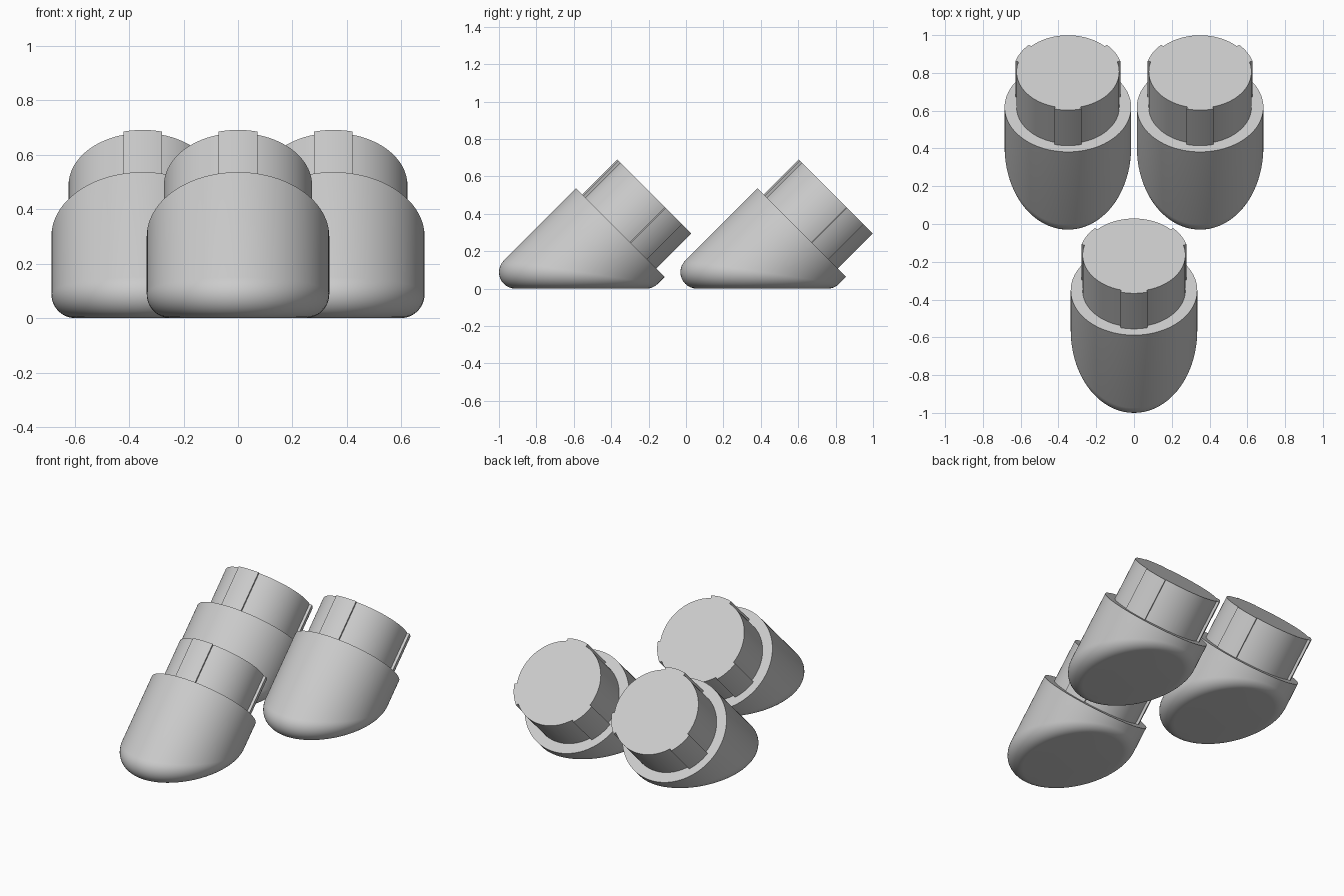
import bpy, bmesh, math
from mathutils import Vector

if "Cube" in bpy.data.objects:
    bpy.data.objects.remove(bpy.data.objects["Cube"])

C = math.sqrt(0.5)
AXIS = Vector((0, C, C))       # direction of the tilted cylinder
UP = Vector((0, -C, C))        # uphill radial direction
T = 0.460                      # offset of the axis from the origin
R, FILLET = 0.335, 0.088       # foot radius and rolled bottom edge
RIM, TOP = -0.037, 0.229       # axial heights of shoulder and plug top
PLUG_R, KEY_R, KEY_HALF = 0.272, 0.288, math.radians(14.3)
SEG, ARC = 96, 12

grey = bpy.data.materials.new("plain grey")
grey.diffuse_color = (0.6, 0.6, 0.6, 1)
grey.use_nodes = True
grey.node_tree.nodes["Principled BSDF"].inputs["Base Color"].default_value = grey.diffuse_color


def radial(a):
    return Vector((math.sin(a), 0, 0)) + UP * math.cos(a)


def point(r, a, s):
    return UP * T + radial(a) * r + AXIS * s


def loft(name, rings):
    """Skin closed rings together and cap both ends."""
    bm = bmesh.new()
    loops = [[bm.verts.new(p) for p in ring] for ring in rings]
    n = len(loops[0])
    for lo, hi in zip(loops, loops[1:]):
        for i in range(n):
            j = (i + 1) % n
            bm.faces.new((lo[i], lo[j], hi[j], hi[i]))
    bm.faces.new(loops[0])
    bm.faces.new(loops[-1])
    bmesh.ops.recalc_face_normals(bm, faces=bm.faces)
    mesh = bpy.data.meshes.new(name)
    bm.to_mesh(mesh)
    bm.free()
    mesh.materials.append(grey)
    ob = bpy.data.objects.new(name, mesh)
    bpy.context.collection.objects.link(ob)
    bpy.ops.object.select_all(action='DESELECT')
    ob.select_set(True)
    bpy.context.view_layer.objects.active = ob
    bpy.ops.object.shade_smooth_by_angle(angle=math.radians(30))
    return ob


# Foot: tilted cylinder cut by the ground, with a rolling-ball rounded edge
angles = [2 * math.pi * i / SEG for i in range(SEG)]
rings = [[point(R, a, RIM) for a in angles]]
down = Vector((0, 0, -1))
for k in range(ARC + 1):
    ring = []
    for a in angles:
        n = radial(a)
        centre = point(R - FILLET, a, FILLET / C - T - (R - FILLET) * math.cos(a))
        w = n.angle(down)
        f = k / ARC
        d = (n * math.sin((1 - f) * w) + down * math.sin(f * w)) / math.sin(w)
        ring.append(centre + d * FILLET)
    rings.append(ring)
foot = loft("foot", rings)

# Plug: round profile with three raised keys, the first on the uphill side
profile = []
for k in range(3):
    mid = k * 2 * math.pi / 3
    for i in range(9):
        profile.append((KEY_R, mid + KEY_HALF * (i / 4 - 1)))
    gap = 2 * math.pi / 3 - 2 * KEY_HALF
    for i in range(25):
        profile.append((PLUG_R, mid + KEY_HALF + gap * i / 24))
plug = loft("plug", [[point(r, a, s) for r, a in profile] for s in (RIM - 0.002, TOP)])

# Two more copies stand behind, left and right
for side, x in (("left", -0.35), ("right", 0.35)):
    for part in (foot, plug):
        ob = part.copy()
        ob.name = f"{side}_{part.name}"
        ob.location = (x, 0.97, 0)
        bpy.context.collection.objects.link(ob)
foot.name, plug.name = "front_foot", "front_plug"
